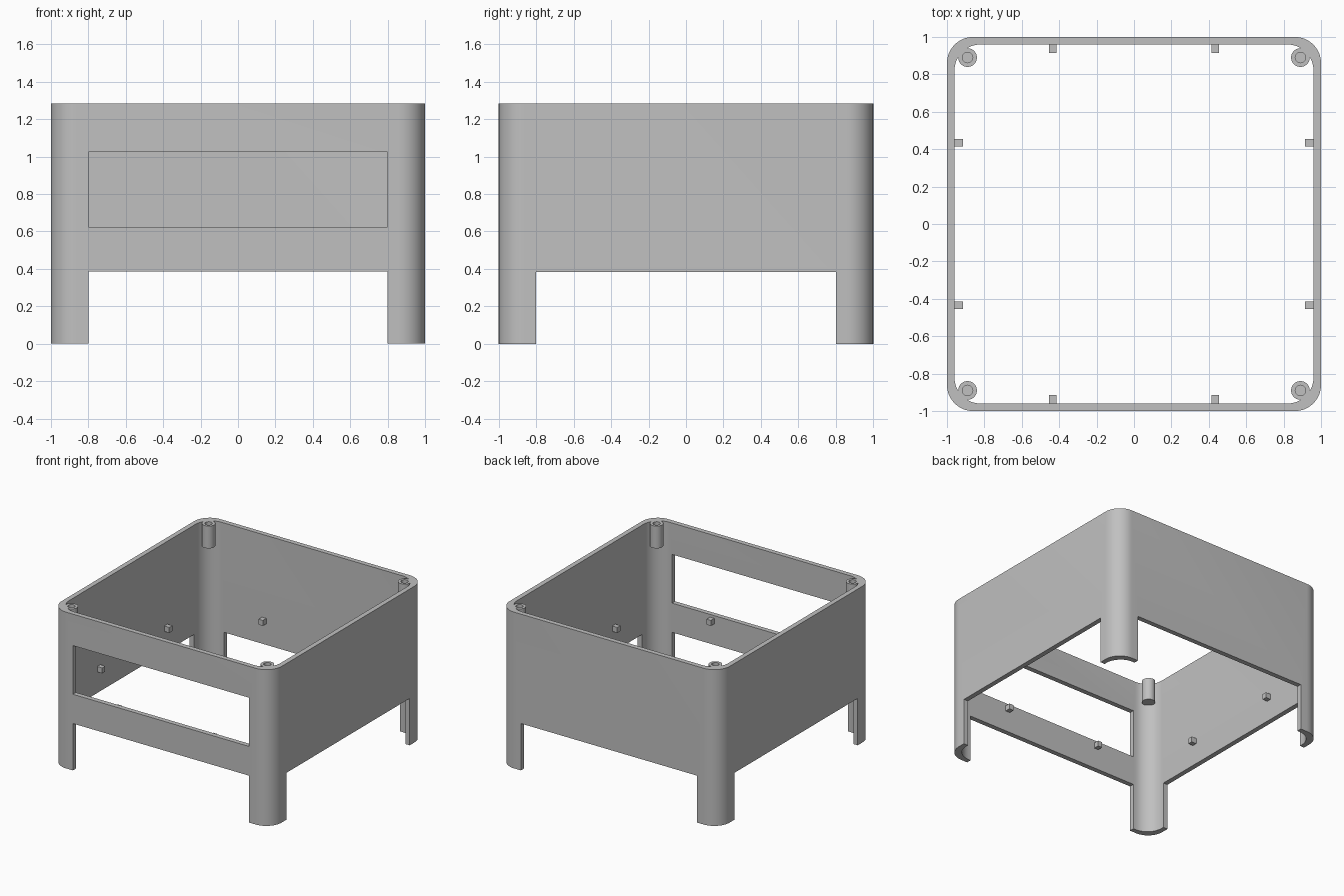
import bpy, bmesh, math
from mathutils import Matrix, Vector

if "Cube" in bpy.data.objects:
    bpy.data.objects.remove(bpy.data.objects["Cube"], do_unlink=True)

TOP = 1.283          # rim height
LEG = 0.385          # height of the leg openings
WALL = 0.04          # wall thickness
RADIUS = 0.14        # corner rounding
OPENING = 0.8        # half width of every opening

grey = bpy.data.materials.new("light grey plastic")
grey.use_nodes = True
colour = (0.53, 0.53, 0.53, 1)
grey.diffuse_color = colour
grey.node_tree.nodes["Principled BSDF"].inputs["Base Color"].default_value = colour


def make_object(name, bm, smooth=False):
    bmesh.ops.recalc_face_normals(bm, faces=bm.faces)
    mesh = bpy.data.meshes.new(name)
    bm.to_mesh(mesh)
    bm.free()
    mesh.materials.append(grey)
    obj = bpy.data.objects.new(name, mesh)
    bpy.context.collection.objects.link(obj)
    if smooth:
        shade(obj)
    return obj


def shade(obj):
    bpy.ops.object.select_all(action="DESELECT")
    obj.select_set(True)
    bpy.context.view_layer.objects.active = obj
    bpy.ops.object.shade_smooth_by_angle(angle=math.radians(30))


def box(name, centre, size):
    bm = bmesh.new()
    matrix = Matrix.Translation(centre) @ Matrix.Diagonal((*size, 1))
    bmesh.ops.create_cube(bm, size=1, matrix=matrix)
    return make_object(name, bm)


def rounded_square(half, steps=12):
    """Outline points of a square with rounded corners."""
    c = half - RADIUS
    points = []
    for corner, (sx, sy) in enumerate([(1, 1), (-1, 1), (-1, -1), (1, -1)]):
        for i in range(steps + 1):
            a = math.pi / 2 * (corner + i / steps)
            points.append((sx * c + RADIUS * math.cos(a), sy * c + RADIUS * math.sin(a)))
    return points


# Shell: a rounded square tube
bm = bmesh.new()
rings = [[bm.verts.new((x, y, z)) for x, y in rounded_square(half)]
         for half, z in [(1, 0), (1, TOP), (1 - WALL, TOP), (1 - WALL, 0)]]
count = len(rings[0])
for k in range(4):
    a, b = rings[k], rings[(k + 1) % 4]
    for i in range(count):
        j = (i + 1) % count
        bm.faces.new((a[i], a[j], b[j], b[i]))
shell = make_object("shell", bm)

# Openings: between the legs on each side, and the front window
cutters = [
    box("leg_opening_x", (0, 0, LEG - 0.5), (3, 2 * OPENING, 1)),
    box("leg_opening_y", (0, 0, LEG - 0.5), (2 * OPENING, 3, 1)),
    box("front_window_cutter", (0, -1, 0.825), (2 * OPENING, 0.4, 0.4)),
]
for cutter in cutters:
    cut = shell.modifiers.new(cutter.name, "BOOLEAN")
    cut.operation = "DIFFERENCE"
    cut.solver = "EXACT"
    cut.object = cutter
    bpy.ops.object.select_all(action="DESELECT")
    shell.select_set(True)
    bpy.context.view_layer.objects.active = shell
    bpy.ops.object.modifier_apply(modifier=cut.name)
    bpy.data.objects.remove(cutter, do_unlink=True)
shade(shell)


def screw_post(name, x, y):
    """Round post with a blind screw hole in the top."""
    profile = [(0, 1.1), (0.05, 1.1), (0.05, TOP), (0.028, TOP), (0.028, 1.14), (0, 1.14)]
    bm = bmesh.new()
    verts = [bm.verts.new((r, 0, z)) for r, z in profile]
    edges = [bm.edges.new(pair) for pair in zip(verts, verts[1:])]
    bmesh.ops.spin(bm, geom=verts + edges, cent=(0, 0, 0), axis=(0, 0, 1),
                   angle=2 * math.pi, steps=32)
    bmesh.ops.remove_doubles(bm, verts=bm.verts, dist=0.0001)
    bmesh.ops.translate(bm, verts=bm.verts, vec=Vector((x, y, 0)))
    make_object(name, bm, smooth=True)


# Screw posts in the corners
for side, x in (("left", 0.89), ("right", -0.89)):
    for end, y in (("front", -0.89), ("back", 0.89)):
        screw_post(f"screw_post_{end}_{side}", x, y)

# Small support pegs, two on the inside of each wall
for n, wall in enumerate(("left", "back", "right", "front")):
    turn = Matrix.Rotation(n * math.pi / 2, 3, "Z")
    for k, offset in enumerate((-0.435, 0.435)):
        centre = turn @ Vector((0.938, offset, 0.58))
        box(f"support_peg_{wall}_{k + 1}", centre, (0.045, 0.04, 0.045) if n % 2 == 0
            else (0.04, 0.045, 0.045))
